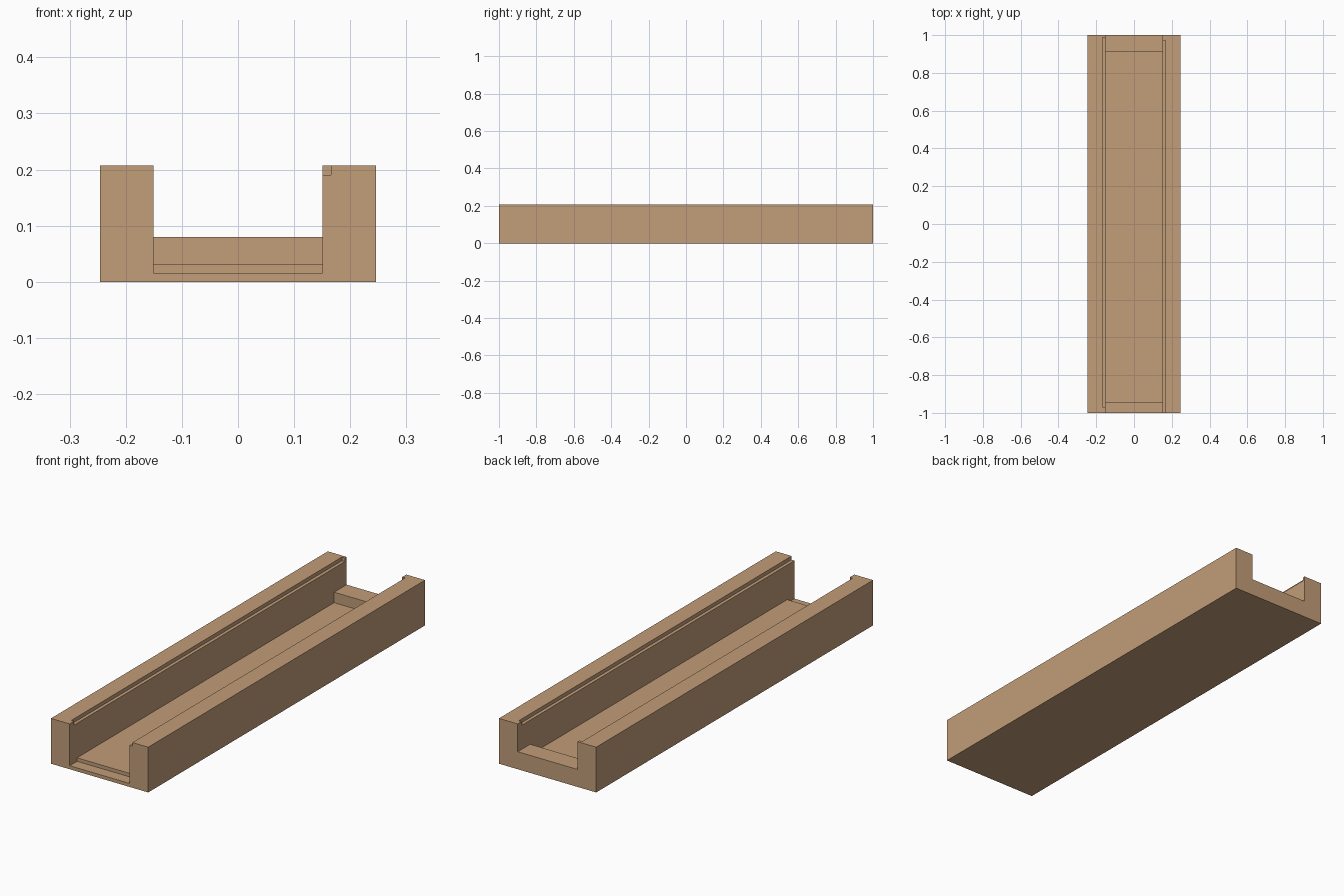
import bpy
import bmesh

cube = bpy.data.objects.get("Cube")
if cube:
    bpy.data.objects.remove(cube, do_unlink=True)

HALF_W, HALF_L, HEIGHT = 0.246, 1.0, 0.207
CHANNEL = 0.151       # half width of the channel
REBATE = 0.166        # outer edge of the rebates
REBATE_Z = 0.19

wood = bpy.data.materials.new("tan wood")
wood.use_nodes = True
TAN = (0.54, 0.34, 0.19, 1.0)
wood.diffuse_color = TAN
wood.node_tree.nodes["Principled BSDF"].inputs["Base Color"].default_value = TAN


def extrude_profile(name, profile, x0, x1):
    """Solid made by sweeping a (y, z) outline from x0 to x1."""
    bm = bmesh.new()
    face = bm.faces.new([bm.verts.new((x0, y, z)) for y, z in profile])
    swept = bmesh.ops.extrude_face_region(bm, geom=[face])["geom"]
    verts = [v for v in swept if isinstance(v, bmesh.types.BMVert)]
    bmesh.ops.translate(bm, verts=verts, vec=(x1 - x0, 0, 0))
    bmesh.ops.recalc_face_normals(bm, faces=bm.faces)
    mesh = bpy.data.meshes.new(name)
    bm.to_mesh(mesh)
    bm.free()
    mesh.materials.append(wood)
    obj = bpy.data.objects.new(name, mesh)
    bpy.context.collection.objects.link(obj)
    return obj


def rectangle(y0, y1, z0, z1):
    return [(y0, z0), (y1, z0), (y1, z1), (y0, z1)]


def carve(body, cutter):
    """Subtract the cutter from the body, then discard the cutter."""
    mod = body.modifiers.new("carve", "BOOLEAN")
    mod.operation = "DIFFERENCE"
    mod.solver = "EXACT"
    mod.object = cutter
    bpy.context.view_layer.objects.active = body
    bpy.ops.object.modifier_apply(modifier=mod.name)
    bpy.data.objects.remove(cutter, do_unlink=True)


# Solid block
tray = extrude_profile("channel_tray", rectangle(-HALF_L, HALF_L, 0, HEIGHT),
                       -HALF_W, HALF_W)

# Channel with low front ledge, main floor and raised back stop
floor_profile = [(-1.1, 0.016), (-0.947, 0.016), (-0.947, 0.032), (0.91, 0.032),
                 (0.91, 0.08), (1.1, 0.08), (1.1, 0.3), (-1.1, 0.3)]
carve(tray, extrude_profile("channel_cutter", floor_profile, -CHANNEL, CHANNEL))

# Rebates along the inner top edges: left one open at the front, right one closed
carve(tray, extrude_profile("left_rebate_cutter",
                            rectangle(-1.1, 0.971, REBATE_Z, 0.3), 0.1, REBATE))
carve(tray, extrude_profile("right_rebate_cutter",
                            rectangle(-0.968, 0.987, REBATE_Z, 0.3), -REBATE, -0.1))
